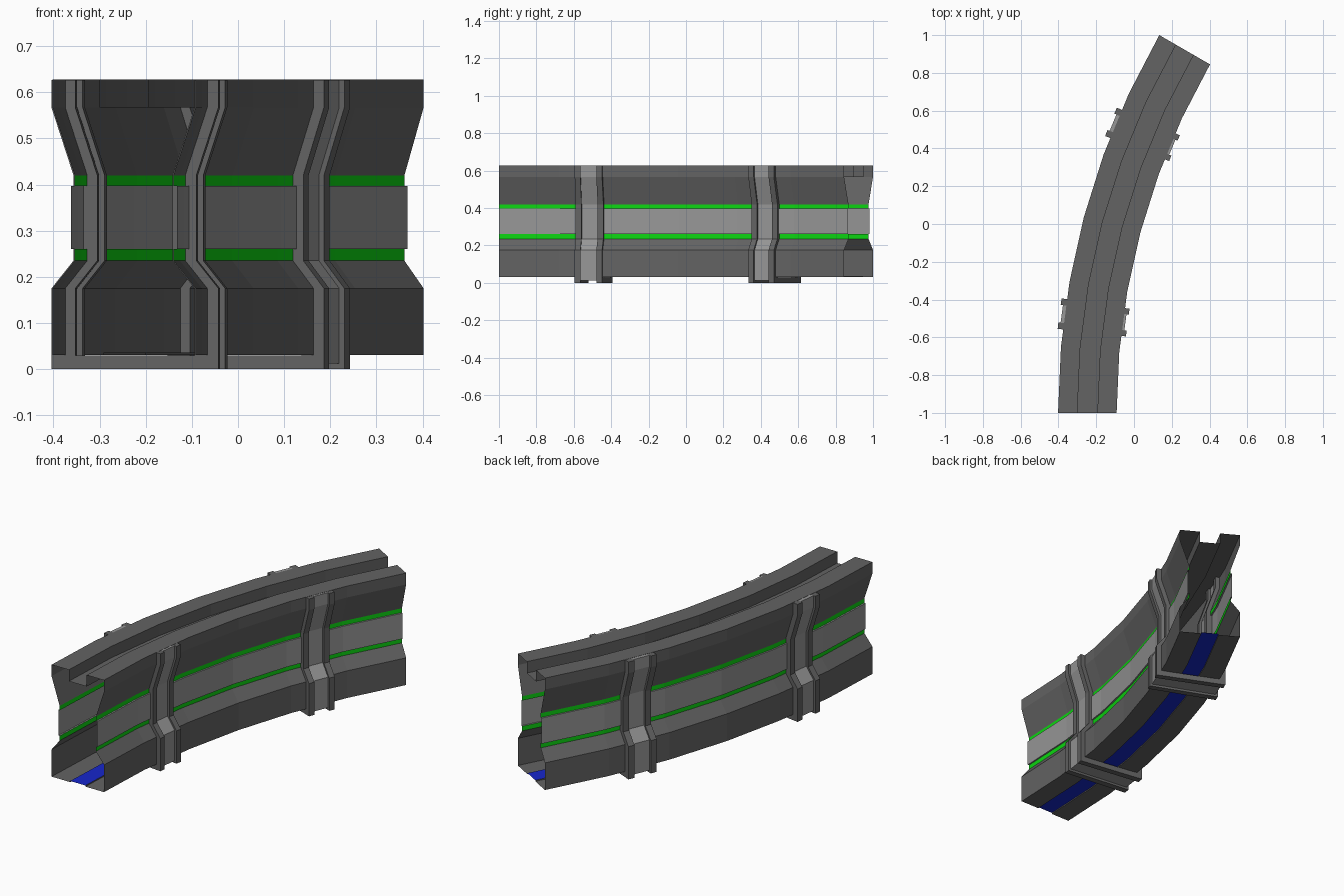
import bpy, bmesh, math

if "Cube" in bpy.data.objects:
    bpy.data.objects.remove(bpy.data.objects["Cube"])

# The corridor follows a 30 degree arc that starts heading +y
R, CX, CY = 3.845, 3.598, -1.0


def material(name, rgb):
    m = bpy.data.materials.new(name)
    m.diffuse_color = (*rgb, 1)
    m.use_nodes = True
    m.node_tree.nodes["Principled BSDF"].inputs["Base Color"].default_value = m.diffuse_color
    return m


MATS = [material("dark_grey", (0.125, 0.125, 0.125)),
        material("light_grey", (0.31, 0.31, 0.31)),
        material("green", (0.004, 0.68, 0.006)),
        material("blue", (0.008, 0.02, 0.6))]
DARK, LIGHT, GREEN, BLUE = range(4)


def on_arc(offset, z, angle):
    """Offset is measured to the right of the centre line."""
    r = R - offset
    return (CX - r * math.cos(angle), CY + r * math.sin(angle), z)


def sweep(name, profile, angles, mats, caps):
    """Sweep a closed (offset, z) profile along the arc."""
    bm = bmesh.new()
    rings = [[bm.verts.new(on_arc(o, z, a)) for o, z in profile] for a in angles]
    n = len(profile)
    for r0, r1 in zip(rings, rings[1:]):
        for i in range(n):
            j = (i + 1) % n
            f = bm.faces.new((r0[i], r0[j], r1[j], r1[i]))
            f.material_index = mats[i]
    if caps:
        for ring in (rings[0], rings[-1]):
            bm.faces.new(ring).material_index = mats[0]
    bmesh.ops.recalc_face_normals(bm, faces=bm.faces)
    me = bpy.data.meshes.new(name)
    bm.to_mesh(me)
    bm.free()
    for m in MATS:
        me.materials.append(m)
    ob = bpy.data.objects.new(name, me)
    bpy.context.collection.objects.link(ob)
    return ob


def mirrored(half):
    return half + [(-o, z) for o, z in reversed(half)]


# Corridor skin: open-ended shell, right half from floor strip to roof trough
half = [(0.045, 0.036), (0.045, 0.03), (0.155, 0.03), (0.155, 0.175),
        (0.107, 0.235), (0.107, 0.26), (0.115, 0.26), (0.115, 0.397),
        (0.107, 0.397), (0.107, 0.42), (0.155, 0.567), (0.155, 0.628),
        (0.053, 0.628), (0.053, 0.567)]
side = [DARK, DARK, DARK, DARK, GREEN, LIGHT, LIGHT, LIGHT, GREEN,
        DARK, DARK, DARK, DARK]
skin_mats = side + [DARK] + side[::-1] + [BLUE]
sweep("corridor_shell", mirrored(half),
      [math.radians(5 * i) for i in range(7)], skin_mats, False)

# Support ribs: U-shaped frames that follow the wall outline
WALL = [(0.155, 0.175), (0.107, 0.235), (0.107, 0.42), (0.155, 0.567), (0.155, 0.627)]


def frame(name, centre, t0, t1, out, inn, bottom, mat):
    outer = [(0.155 + out, bottom)] + [(w + out, z) for w, z in WALL]
    inner = [(w - inn, z) for w, z in reversed(WALL)] + [(0.155 - inn, 0.029)]
    prof = mirrored((inner[::-1] + outer[::-1])[::-1])
    # order: outer bottom -> top -> inner top -> inner bottom -> mirrored side
    angles = [math.radians(centre) + t / R for t in (t0, t1)]
    sweep(name, prof, angles, [mat] * len(prof), True)


for label, centre in (("front", 7.5), ("rear", 22.5)):
    frame(label + "_rib_flange_a", centre, -0.0775, -0.045, 0.027, 0.025, 0.0, DARK)
    frame(label + "_rib_flange_b", centre, 0.045, 0.0775, 0.027, 0.025, 0.0, DARK)
    frame(label + "_rib_plate", centre, -0.045, 0.045, 0.015, 0.013, 0.012, LIGHT)
